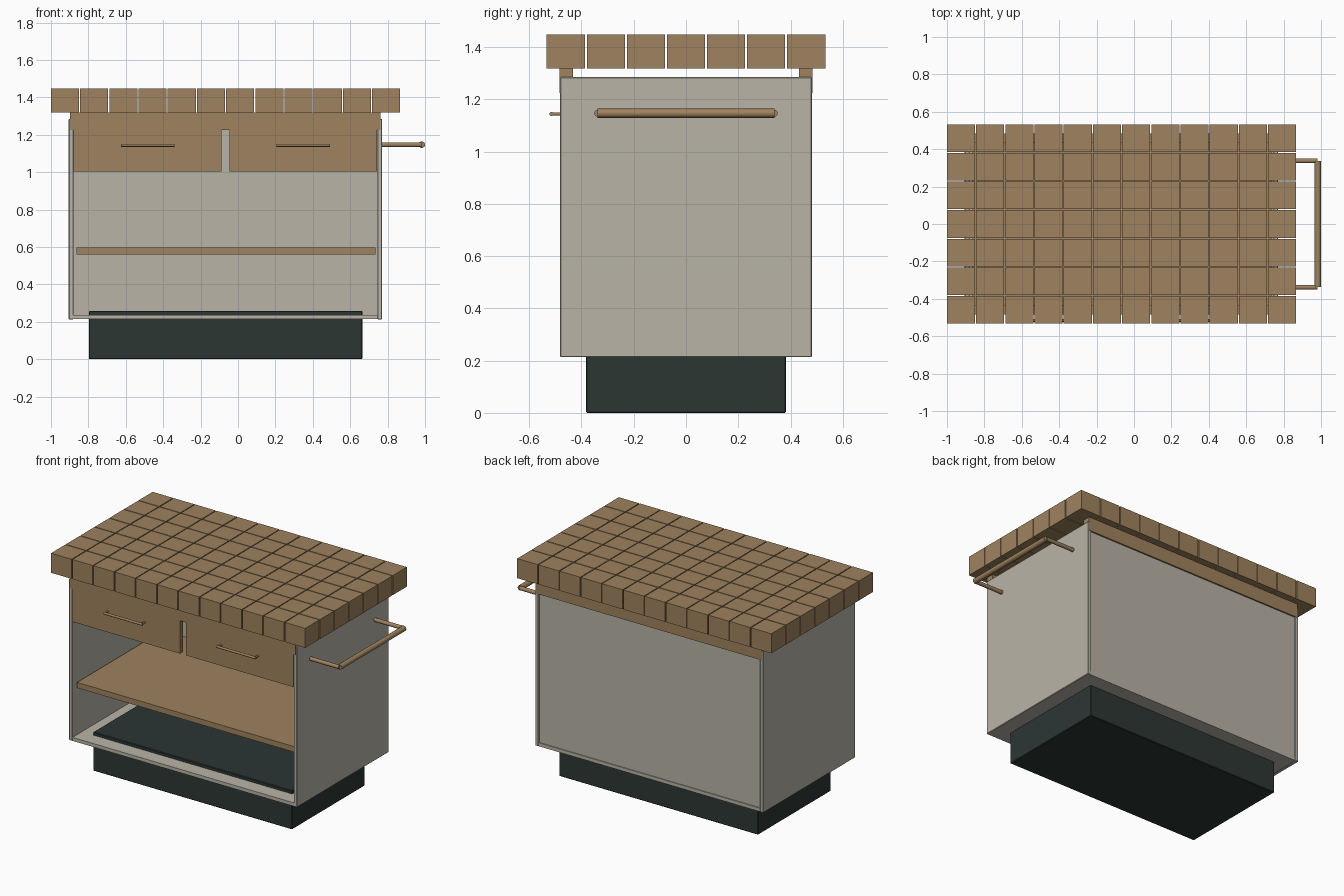
import bpy
from mathutils import Vector

if "Cube" in bpy.data.objects:
    bpy.data.objects.remove(bpy.data.objects["Cube"])


def material(name, rgb):
    m = bpy.data.materials.new(name)
    m.diffuse_color = (*rgb, 1)
    m.use_nodes = True
    m.node_tree.nodes["Principled BSDF"].inputs["Base Color"].default_value = m.diffuse_color
    return m


WOOD = material("warm wood", (0.345, 0.225, 0.113))
PAINT = material("pale grey paint", (0.485, 0.455, 0.39))
DARK = material("dark green grey", (0.025, 0.037, 0.034))


def box(name, mat, x, y, z, bevel=0.0):
    """Box from (min, max) pairs."""
    bpy.ops.mesh.primitive_cube_add(
        size=1, location=[(a + b) / 2 for a, b in (x, y, z)])
    o = bpy.context.object
    o.name = name
    o.scale = [b - a for a, b in (x, y, z)]
    bpy.ops.object.transform_apply(location=False, rotation=False, scale=True)
    o.data.materials.append(mat)
    if bevel:
        m = o.modifiers.new("edge", 'BEVEL')
        m.width = bevel
        m.segments = 1
    return o


def rod(name, mat, a, b, r):
    """Cylinder between two points."""
    a, b = Vector(a), Vector(b)
    d = b - a
    bpy.ops.mesh.primitive_cylinder_add(
        vertices=16, radius=r, depth=d.length, location=(a + b) / 2,
        rotation=d.to_track_quat('Z', 'Y').to_euler())
    o = bpy.context.object
    o.name = name
    o.data.materials.append(mat)
    bpy.ops.object.shade_smooth_by_angle()
    return o


# plinth, rising slightly through the cabinet floor
box("plinth", DARK, (-0.797, 0.665), (-0.382, 0.382), (0, 0.258), 0.004)

# cabinet carcass
box("left_side", PAINT, (-0.905, -0.88), (-0.482, 0.482), (0.213, 1.285), 0.003)
box("right_side", PAINT, (0.745, 0.77), (-0.482, 0.482), (0.213, 1.285), 0.003)
box("floor_panel", PAINT, (-0.882, 0.747), (-0.48, 0.48), (0.214, 0.237))
box("back_panel", PAINT, (-0.882, 0.747), (0.45, 0.474), (0.236, 1.25))
box("shelf", WOOD, (-0.864, 0.735), (-0.455, 0.448), (0.56, 0.597))

# top rails carrying the counter, front and back
for name, s in (("front_rail", -1), ("back_rail", 1)):
    ys = sorted((s * 0.432, s * 0.484))
    box(name, WOOD, (-0.897, 0.763), ys, (1.225, 1.319))

# drawer fronts with bar handles
for side, x0, x1 in (("left", -0.879, -0.088), ("right", -0.046, 0.744)):
    box(side + "_drawer", WOOD, (x0, x1), (-0.481, -0.45), (1.005, 1.225))
    c = (x0 + x1) / 2
    rod(side + "_handle", WOOD, (c - 0.143, -0.515, 1.144), (c + 0.143, -0.515, 1.144), 0.008)
    for s in (-1, 1):
        rod(side + "_handle_post", WOOD, (c + s * 0.135, -0.515, 1.144),
            (c + s * 0.135, -0.475, 1.144), 0.006)

# butcher block counter: grid of separate blocks
NX, NY, GAP = 12, 7, 0.006
X0, X1, Y1 = -1.0, 0.867, 0.533
px = (X1 - X0 + GAP) / NX
py = (2 * Y1 + GAP) / NY
for i in range(NX):
    for j in range(NY):
        x, y = X0 + i * px, -Y1 + j * py
        box("counter_block", WOOD, (x, x + px - GAP), (y, y + py - GAP), (1.318, 1.448))

# towel rail on the right side
rod("towel_bar", WOOD, (0.9825, -0.338, 1.147), (0.9825, 0.338, 1.147), 0.0175)
for s in (-1, 1):
    rod("towel_arm", WOOD, (0.76, s * 0.338, 1.147), (0.982, s * 0.338, 1.147), 0.013)
